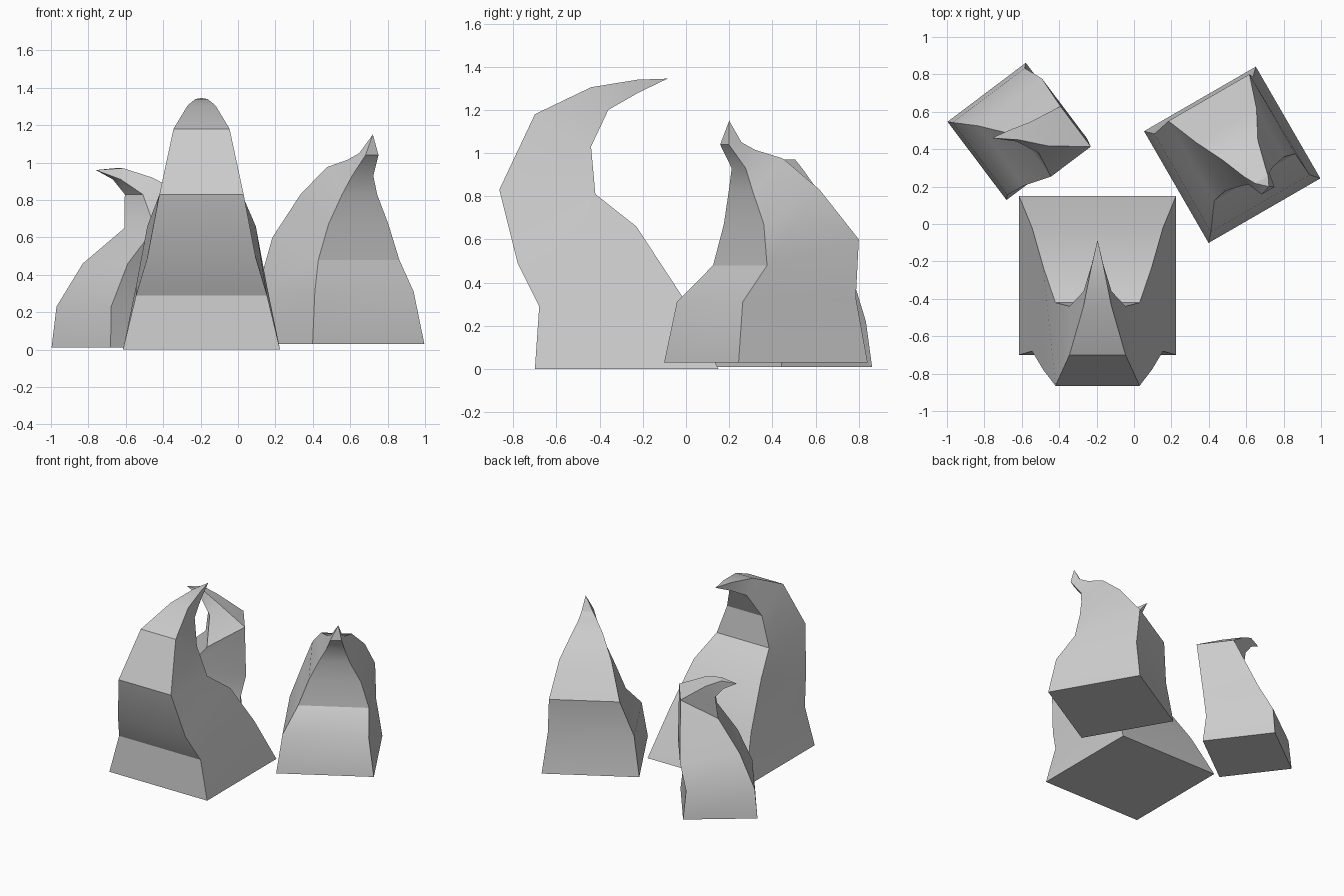
import bpy, bmesh
from math import radians


def horn(name, loc, turn, rings, tip):
    """Loft four-sided rings up to a point.
    ring = (half width, sideways shift, inner y, inner z, outer y, outer z); local +y is the curl side."""
    bm = bmesh.new()
    loops = []
    for hw, sx, yi, zi, yo, zo in rings:
        loops.append([bm.verts.new(p) for p in (
            (sx - hw, yo, zo), (sx + hw, yo, zo), (sx + hw, yi, zi), (sx - hw, yi, zi))])
    point = bm.verts.new(tip)
    bm.faces.new(loops[0])
    for a, b in zip(loops, loops[1:]):
        for i in range(4):
            j = (i + 1) % 4
            bm.faces.new((a[i], a[j], b[j], b[i]))
    for i in range(4):
        bm.faces.new((loops[-1][i], loops[-1][(i + 1) % 4], point))
    bmesh.ops.recalc_face_normals(bm, faces=bm.faces)
    me = bpy.data.meshes.new(name)
    bm.to_mesh(me)
    bm.free()
    ob = bpy.data.objects.new(name, me)
    bpy.context.collection.objects.link(ob)
    ob.location = loc
    ob.rotation_euler.z = radians(turn)
    bpy.context.view_layer.objects.active = ob
    bpy.ops.object.select_all(action='DESELECT')
    ob.select_set(True)
    bpy.ops.object.shade_smooth_by_angle(angle=radians(30))


# Tall front spike, curling backwards
horn("tall_spike", (-0.195, 0, 0), 0, [
    (0.42, 0, 0.15, 0.00, -0.70, 0.00),
    (0.35, 0, -0.02, 0.34, -0.68, 0.29),
    (0.29, 0, -0.23, 0.66, -0.78, 0.49),
    (0.225, 0, -0.42, 0.81, -0.865, 0.83),
    (0.15, 0, -0.44, 1.03, -0.70, 1.18),
    (0.075, 0, -0.36, 1.20, -0.44, 1.305),
    (0.032, 0, -0.22, 1.28, -0.225, 1.34),
], (0, -0.085, 1.345))

# Medium right spike, curling forwards with an upturned tip
horn("medium_spike", (0.525, 0.37, 0), 210, [
    (0.345, 0, 0.345, 0.03, -0.345, 0.03),
    (0.305, 0, 0.30, 0.31, -0.305, 0.33),
    (0.25, -0.045, 0.164, 0.48, -0.327, 0.60),
    (0.185, -0.052, 0.148, 0.67, -0.151, 0.83),
    (0.108, -0.05, 0.164, 0.83, 0.00, 0.975),
    (0.065, -0.06, 0.18, 0.93, 0.13, 1.015),
    (0.04, -0.07, 0.262, 1.04, 0.194, 1.05),
], (-0.085, 0.245, 1.15))

# Small left spike, curling to the left
horn("small_spike", (-0.63, 0.495, 0), 127, [
    (0.262, 0, 0.262, 0.01, -0.262, 0.01),
    (0.243, 0, 0.243, 0.23, -0.24, 0.22),
    (0.20, -0.056, 0.142, 0.46, -0.28, 0.40),
    (0.135, -0.17, -0.003, 0.65, -0.27, 0.80),
    (0.08, -0.085, -0.027, 0.83, -0.09, 0.92),
    (0.035, -0.01, 0.03, 0.91, 0.015, 0.97),
], (0.05, 0.125, 0.96))
